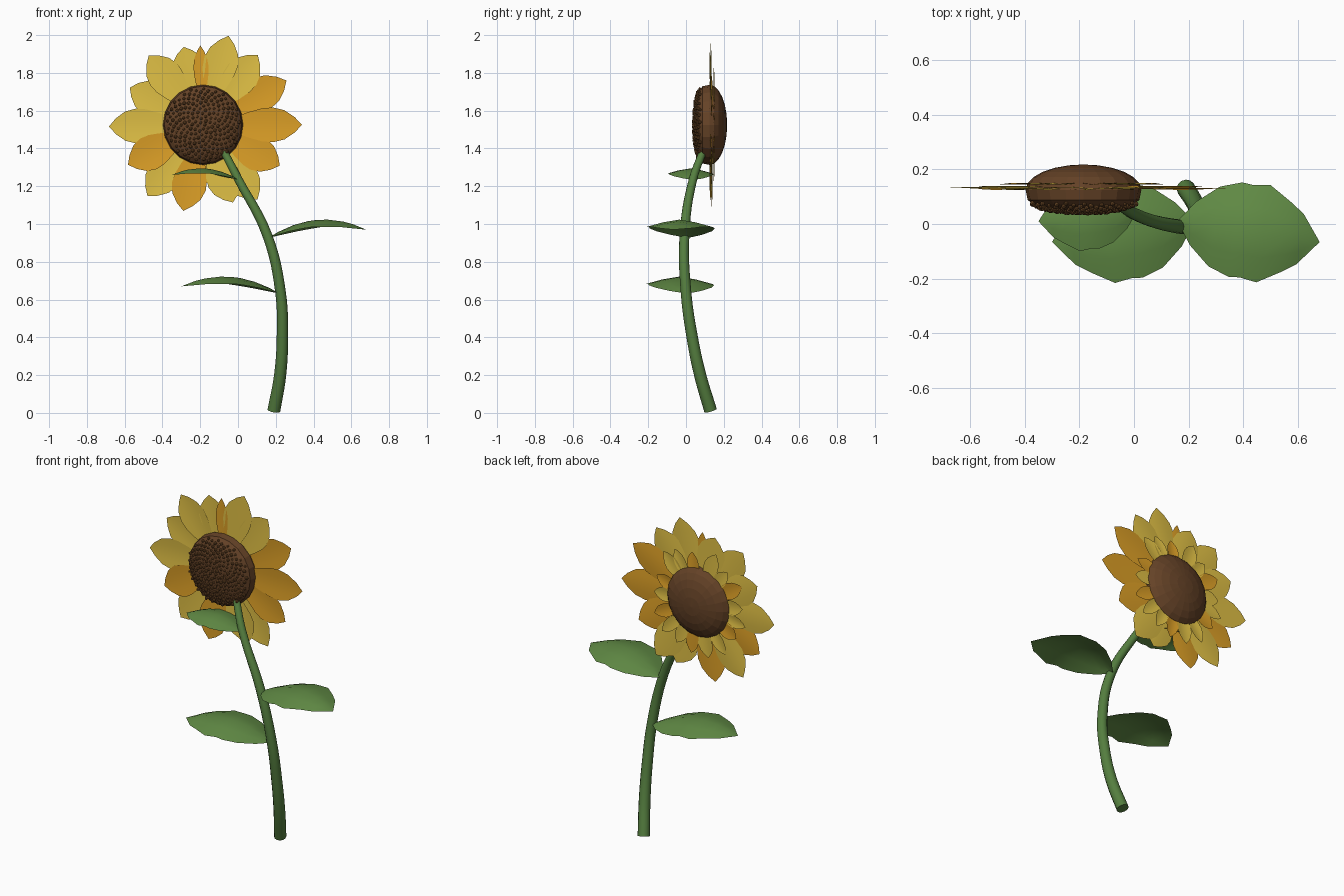
import bpy, bmesh, math, random
from mathutils import Vector, Matrix

random.seed(4)
if "Cube" in bpy.data.objects:
    bpy.data.objects.remove(bpy.data.objects["Cube"], do_unlink=True)


def material(name, rgb):
    m = bpy.data.materials.new(name)
    m.use_nodes = True
    m.diffuse_color = (*rgb, 1)
    m.node_tree.nodes["Principled BSDF"].inputs["Base Color"].default_value = (*rgb, 1)
    return m


YELLOW = material("petal yellow", (0.75, 0.53, 0.06))
ORANGE = material("petal orange", (0.72, 0.35, 0.02))
GREEN = material("leaf green", (0.12, 0.26, 0.06))
STEM = material("stem green", (0.09, 0.21, 0.05))
BROWN = material("disc brown", (0.13, 0.055, 0.02))
SEED = material("seed brown", (0.17, 0.075, 0.022))

HEAD = Vector((-0.185, 0.125, 1.525))
RADIUS = 0.212


def finish(name, bm, mat, smooth=False):
    mesh = bpy.data.meshes.new(name)
    bm.to_mesh(mesh)
    bm.free()
    mesh.materials.append(mat)
    for p in mesh.polygons:
        p.use_smooth = smooth
    ob = bpy.data.objects.new(name, mesh)
    bpy.context.collection.objects.link(ob)
    return ob


def blade(name, mat, profile, place, smooth):
    """Folded blade: place(t, s, w) gives the point at length t, side s."""
    bm = bmesh.new()
    rows = [[bm.verts.new(place(t, s, w)) for s in (-1, -0.5, 0, 0.5, 1)]
            for t, w in profile]
    for a, b in zip(rows, rows[1:]):
        for i in range(4):
            bm.faces.new((a[i], a[i + 1], b[i + 1], b[i]))
    bmesh.ops.remove_doubles(bm, verts=bm.verts, dist=0.0005)
    return finish(name, bm, mat, smooth)


# Stem: tapered tube along a bent path
path = [(0.19, 0.13, 0.012, 0.034), (0.223, 0.075, 0.2, 0.032),
        (0.235, 0.033, 0.4, 0.03), (0.225, 0.0, 0.64, 0.028),
        (0.155, -0.008, 0.94, 0.026), (0.0, 0.038, 1.24, 0.022),
        (-0.075, 0.09, 1.385, 0.02)]
curve = bpy.data.curves.new("stem_path", "CURVE")
curve.dimensions = "3D"
curve.bevel_depth = 1.0
curve.bevel_resolution = 4
curve.resolution_u = 6
curve.use_fill_caps = True
spline = curve.splines.new("BEZIER")
spline.bezier_points.add(len(path) - 1)
for p, (x, y, z, r) in zip(spline.bezier_points, path):
    p.co = (x, y, z)
    p.radius = r
    p.handle_left_type = p.handle_right_type = "AUTO"
guide = bpy.data.objects.new("stem_path", curve)
bpy.context.collection.objects.link(guide)
bpy.context.view_layer.update()
mesh = bpy.data.meshes.new_from_object(
    guide.evaluated_get(bpy.context.evaluated_depsgraph_get()))
bpy.data.objects.remove(guide, do_unlink=True)
mesh.materials.clear()
mesh.materials.append(STEM)
for p in mesh.polygons:
    p.use_smooth = len(p.vertices) == 4
stem = bpy.data.objects.new("stem", mesh)
bpy.context.collection.objects.link(stem)

# Leaves: arched along the midrib, sides drooping, scalloped edge
LEAF = [(0, 0.05), (0.1, 0.45), (0.25, 0.82), (0.4, 0.97), (0.48, 0.95),
        (0.6, 1.0), (0.76, 0.72), (0.86, 0.52), (1, 0)]


def leaf(name, base, tip, half_width, arch):
    base, tip = Vector(base), Vector(tip)
    side = Vector((0, 0, 1)).cross(tip - base).normalized()

    def place(t, s, w):
        p = base.lerp(tip, t) + side * (s * w * half_width)
        p.z += arch * 4 * t * (1 - t) - 0.22 * half_width * w * abs(s) ** 1.4
        return p
    return blade(name, GREEN, LEAF, place, True)


leaf("right_leaf", (0.165, 0.01, 0.93), (0.68, -0.066, 0.97), 0.18, 0.072)
leaf("lower_left_leaf", (0.215, 0.005, 0.635), (-0.30, -0.066, 0.67), 0.18, 0.068)
leaf("upper_left_leaf", (0.005, 0.04, 1.235), (-0.35, 0.01, 1.26), 0.122, 0.046)

# Petals: thin, slightly folded blades around the disc
PETAL = [(0, 0.3), (0.25, 0.72), (0.45, 0.95), (0.6, 1.0),
         (0.76, 0.84), (0.9, 0.45), (1, 0)]


def petal(name, mat, angle, reach, start, half_width, depth, cup):
    a = math.radians(angle)
    out = Vector((math.cos(a), 0, math.sin(a)))
    side = Vector((-out.z, 0, out.x))

    def place(t, s, w):
        p = HEAD + out * (start + (reach - start) * t) + side * (s * w * half_width)
        p.y += depth + cup * (s * w) ** 2
        return p
    return blade(name, mat, PETAL, place, True)


outer = [(74, 0.49, 0), (52, 0.47, 0), (28, 0.50, 1), (0, 0.523, 1),
         (-28, 0.46, 1), (-54, 0.49, 0), (-69, 0.44, 0), (-103, 0.467, 1),
         (-128, 0.478, 0), (-152, 0.45, 1), (181, 0.498, 0), (153, 0.435, 0),
         (128, 0.467, 0), (104, 0.425, 0)]
for i, (angle, reach, orange) in enumerate(outer):
    petal(f"outer_petal_{i + 1}", ORANGE if orange else YELLOW, angle, reach,
          0.14, 0.092, 0.006 + 0.004 * (i % 3), -0.006)
petal("narrow_petal", ORANGE, 92, 0.42, 0.14, 0.04, 0.003, -0.003)

# Small back petals, overlapping the outer ring
COUNT = 17
for i in range(COUNT):
    petal(f"back_petal_{i + 1}", ORANGE if i % 3 == 1 else YELLOW,
          360 * i / COUNT + random.uniform(-5, 5), random.uniform(0.29, 0.35),
          0.13, random.uniform(0.036, 0.05), 0.02, 0.006)


# Disc: flattened faceted sphere with a blunter seed face
def front_depth(r):
    return -0.082 * max(0.0, 1 - (r / RADIUS) ** 2) ** 0.3


bm = bmesh.new()
bmesh.ops.create_uvsphere(bm, u_segments=20, v_segments=12, radius=1,
                          matrix=Matrix.Rotation(math.pi / 2, 4, "X"))
for v in bm.verts:
    r = math.hypot(v.co.x, v.co.z) * RADIUS
    y = front_depth(r) if v.co.y < -0.01 else v.co.y * 0.093
    v.co = HEAD + Vector((v.co.x * RADIUS, y, v.co.z * RADIUS))
finish("flower_disc", bm, BROWN)

# Seeds: spiral packing over the front of the disc
bm = bmesh.new()
SEEDS = 210
for i in range(SEEDS):
    r = 0.197 * math.sqrt((i + 0.5) / SEEDS)
    a = i * math.pi * (3 - math.sqrt(5))
    spot = HEAD + Vector((r * math.cos(a), front_depth(r) - 0.003, r * math.sin(a)))
    size = random.uniform(0.007, 0.011)
    bmesh.ops.create_icosphere(bm, subdivisions=1, radius=size,
                               matrix=Matrix.Translation(spot))
finish("seeds", bm, SEED)
